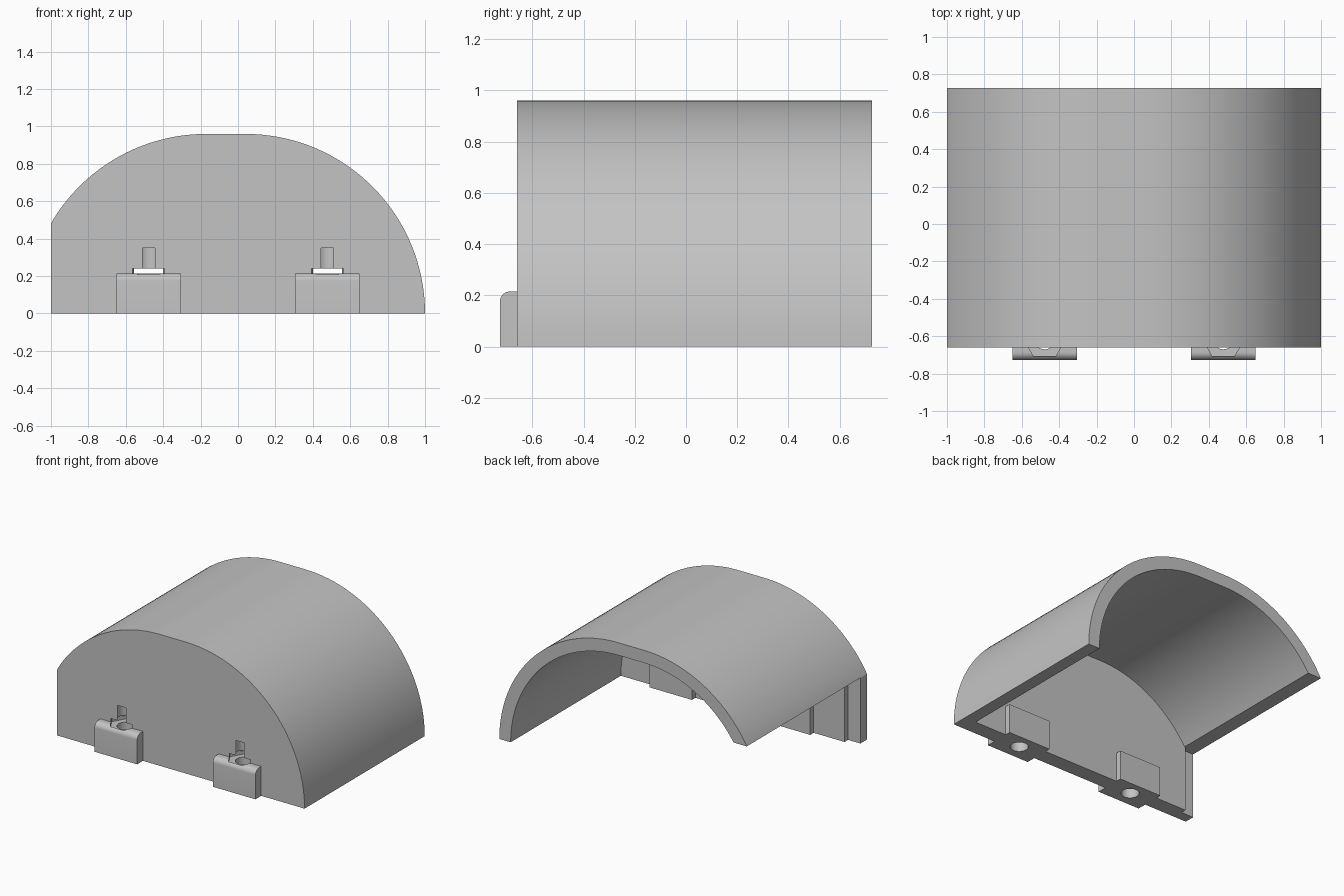
import bpy
import bmesh
from math import cos, sin, asin, pi, radians

if "Cube" in bpy.data.objects:
    bpy.data.objects.remove(bpy.data.objects["Cube"])

grey = bpy.data.materials.new("plain grey")
grey.use_nodes = True
tone = (0.55, 0.55, 0.55, 1)
grey.diffuse_color = tone
grey.node_tree.nodes["Principled BSDF"].inputs["Base Color"].default_value = tone

RIGHT_C, LEFT_C = 0.04, -0.17      # arc centres, joined by a flat crown
OUTER, INNER = 0.96, 0.868
EAVE = 0.48                        # height of the open side
FRONT, BACK = -0.66, 0.727
WALL = -0.545                      # inner face of the front wall
SEGMENTS = 32


def prism(name, outline, axis, start, end):
    """Extrude a closed 2D outline along y, x or z."""
    place = {"y": lambda a, b, t: (a, t, b),
             "x": lambda a, b, t: (t, a, b),
             "z": lambda a, b, t: (a, b, t)}[axis]
    bm = bmesh.new()
    face = bm.faces.new([bm.verts.new(place(a, b, start)) for a, b in outline])
    new = bmesh.ops.extrude_face_region(bm, geom=[face])["geom"]
    shift = place(0, 0, end - start)
    bmesh.ops.translate(bm, vec=shift, verts=[v for v in new if isinstance(v, bmesh.types.BMVert)])
    bmesh.ops.recalc_face_normals(bm, faces=bm.faces)
    mesh = bpy.data.meshes.new(name)
    bm.to_mesh(mesh)
    bm.free()
    mesh.materials.append(grey)
    obj = bpy.data.objects.new(name, mesh)
    bpy.context.collection.objects.link(obj)
    return obj


def arc(cx, cy, r, a0, a1, n):
    return [(cx + r * cos(a0 + (a1 - a0) * i / n), cy + r * sin(a0 + (a1 - a0) * i / n))
            for i in range(n + 1)]


def vault(r):
    """Two arcs with a flat crown, from the right foot to the left eave."""
    return (arc(RIGHT_C, 0, r, 0, pi / 2, SEGMENTS)
            + arc(LEFT_C, 0, r, pi / 2, pi - asin(EAVE / r), SEGMENTS))


def combine(target, tool, operation):
    mod = target.modifiers.new(operation, "BOOLEAN")
    mod.operation = operation
    mod.solver = "EXACT"
    mod.object = tool
    bpy.context.view_layer.objects.active = target
    bpy.ops.object.modifier_apply(modifier=mod.name)
    bpy.data.objects.remove(tool)


# Vaulted cover, hollowed from the back and open along one side
cover = prism("vaulted_cover", vault(OUTER) + [(-1.0, 0)], "y", FRONT, BACK)
for v in cover.data.vertices:
    v.co.x = max(-1, min(1, v.co.x))
hollow = [(RIGHT_C + INNER, -0.1)] + vault(INNER) + [(-1.2, EAVE), (-1.2, -0.1)]
combine(cover, prism("hollow", hollow, "y", WALL, 1), "DIFFERENCE")

# Thinner strip at the open end of the front wall
strip = [(-1.2, -0.1), (-0.9, -0.1), (-0.9, EAVE), (-1.2, EAVE)]
combine(cover, prism("strip", strip, "y", -0.585, -0.5), "DIFFERENCE")

# Two mounting pads with a rounded front edge
pad = ([(-0.505, 0), (-0.505, 0.215)]
       + arc(-0.687, 0.175, 0.04, pi / 2, pi, 8) + [(-0.727, 0)])
for side in (-1, 1):
    x = side * 0.478
    combine(cover, prism("pad", pad, "x", x - 0.172, x + 0.172), "UNION")

# Bolt bore and hexagonal nut pocket through each pad
for side in (-1, 1):
    x = side * 0.478
    bore = arc(x, -0.61, 0.06, 0, 2 * pi, 32)[:-1]
    nut = arc(x, -0.61, 0.115, 0, 2 * pi, 6)[:-1]
    combine(cover, prism("bore", bore, "z", -0.1, 0.35), "DIFFERENCE")
    combine(cover, prism("nut", nut, "z", 0.19, 0.24), "DIFFERENCE")

bpy.ops.object.select_all(action="DESELECT")
cover.select_set(True)
bpy.context.view_layer.objects.active = cover
bpy.ops.object.shade_smooth_by_angle(angle=radians(25))
